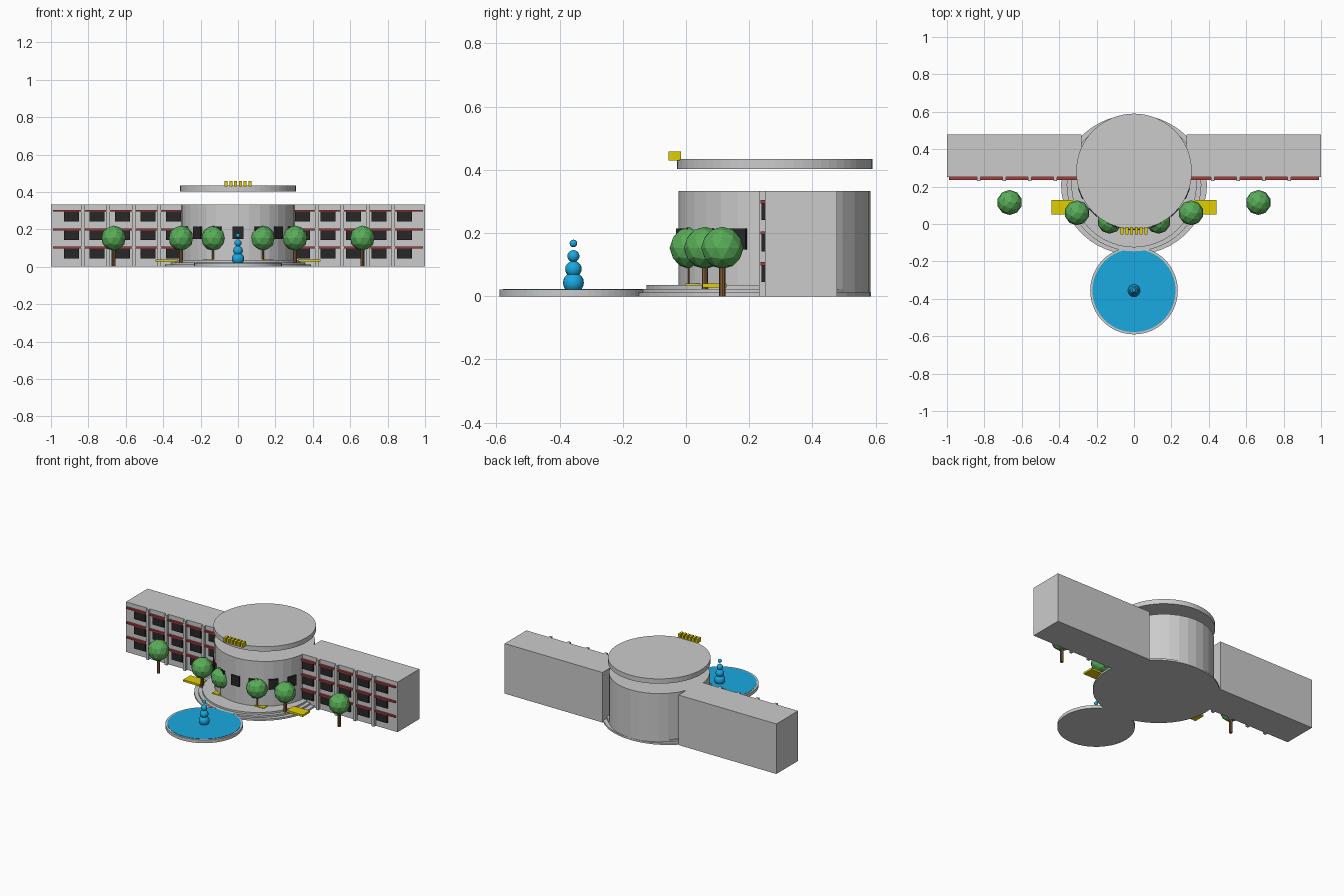
import bpy, math

if "Cube" in bpy.data.objects:
    bpy.data.objects.remove(bpy.data.objects["Cube"])

def mat(name, r, g, b):
    m = bpy.data.materials.new(name)
    m.diffuse_color = (r, g, b, 1)
    m.use_nodes = True
    m.node_tree.nodes["Principled BSDF"].inputs["Base Color"].default_value = m.diffuse_color
    return m

BLUE = mat("water_blue", 0.01, 0.40, 0.75)
GREEN = mat("leaf_green", 0.10, 0.42, 0.10)
BROWN = mat("bark_brown", 0.22, 0.11, 0.04)
YELLOW = mat("yellow", 0.75, 0.62, 0.0)
RED = mat("trim_red", 0.42, 0.04, 0.04)
DARK = mat("window_dark", 0.02, 0.02, 0.02)

def finish(name, m=None):
    o = bpy.context.object
    o.name = name
    if m:
        o.data.materials.append(m)
    return o

def box(name, x0, x1, y0, y1, z0, z1, m=None):
    bpy.ops.mesh.primitive_cube_add(size=1, location=((x0 + x1) / 2, (y0 + y1) / 2, (z0 + z1) / 2))
    o = finish(name, m)
    o.scale = (abs(x1 - x0), y1 - y0, z1 - z0)
    return o

def disc(name, x, y, z0, z1, r, m=None, sides=32, ry=None):
    bpy.ops.mesh.primitive_cylinder_add(vertices=sides, radius=1, depth=1, location=(x, y, (z0 + z1) / 2))
    o = finish(name, m)
    o.scale = (r, ry or r, z1 - z0)
    return o

# round central hall and floating roof disc
CY, R = 0.28, 0.304
disc("central_hall", 0, CY, 0, 0.333, R)
disc("roof_disc", 0, CY + 0.001, 0.402, 0.434, 0.309, sides=64)

# entrance steps
for i, (rx, ry, top) in enumerate([(0.39, 0.375, 0.012), (0.36, 0.356, 0.023), (0.335, 0.335, 0.035)]):
    disc(f"step_{i + 1}", 0, 0.21, 0, top, rx, ry=ry, sides=48)

# hall windows, fanned around the front
for i in range(-3, 4):
    a = math.radians(22.5 * i)
    o = box("hall_window", -0.03, 0.03, 0, 0.02, 0.148, 0.215, DARK)
    o.location.x = math.sin(a) * (R - 0.002)
    o.location.y = CY - math.cos(a) * (R - 0.002)
    o.rotation_euler.z = a

# blank sign blocks on the roof edge
for i in range(6):
    x = -0.072 + i * 0.0255
    box("roof_sign_block", x, x + 0.016, -0.055, -0.016, 0.43, 0.458, YELLOW)

# fountain basin, water and stacked jet
FY = -0.356
disc("fountain_basin", 0, FY, 0, 0.021, 0.234, sides=64)
disc("fountain_water", 0, FY, 0.01, 0.023, 0.222, BLUE, sides=64)
for z, r in [(0.043, 0.033), (0.086, 0.026), (0.127, 0.019), (0.167, 0.012)]:
    bpy.ops.mesh.primitive_uv_sphere_add(segments=16, ring_count=10, radius=r, location=(0, FY, z))
    finish("fountain_jet", BLUE)
    bpy.ops.object.shade_smooth_by_angle()

for s in (-1, 1):
    # wing block
    box("wing", s * 0.28, s, 0.25, 0.478, 0, 0.333)
    # pilasters between bays
    for i in range(5):
        x = s * (0.285 + i * 0.1365)
        box("pilaster", x - 0.009, x + 0.009, 0.231, 0.255, 0, 0.333)
    # windows and red trim per storey
    for z in (0.045, 0.142, 0.241):
        for i in range(5):
            x = s * (0.345 + i * 0.1365)
            box("wing_window", x - 0.04, x + 0.04, 0.238, 0.255, z, z + 0.054, DARK)
        box("red_trim", s * 0.28, s * 0.99, 0.236, 0.255, z + 0.053, z + 0.063, RED)
    # benches
    for x, y in [(0.38, 0.09), (0.13, 0.037)]:
        box("bench", s * x - 0.06, s * x + 0.06, y - 0.038, y + 0.038, 0.027, 0.04, YELLOW)
    # trees
    for x, y in [(0.665, 0.115), (0.305, 0.06), (0.13, 0.015)]:
        disc("tree_trunk", s * x, y, 0, 0.12, 0.01, BROWN, sides=8)
        bpy.ops.mesh.primitive_ico_sphere_add(subdivisions=2, radius=0.067, location=(s * x, y, 0.153))
        finish("tree_crown", GREEN)
